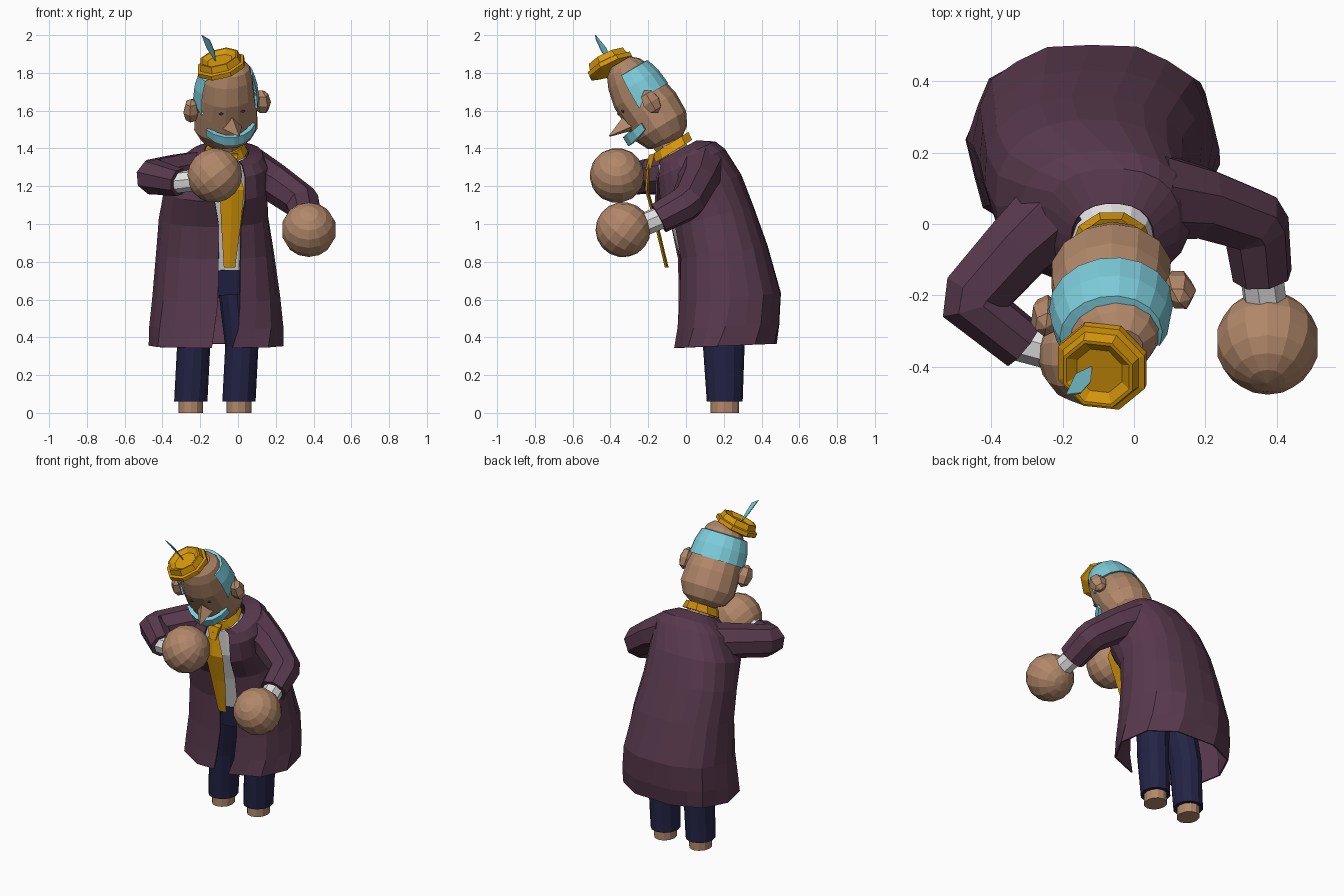
import bpy, bmesh, math
from mathutils import Vector, Matrix, Quaternion

if "Cube" in bpy.data.objects:
    bpy.data.objects.remove(bpy.data.objects["Cube"])

def mat(name, *c):
    m = bpy.data.materials.new(name)
    m.diffuse_color = (*c, 1)
    m.use_nodes = True
    m.node_tree.nodes["Principled BSDF"].inputs["Base Color"].default_value = m.diffuse_color
    return m

PURPLE = mat("plum cloth", .098, .041, .074)
SKIN = mat("skin", .445, .246, .144)
GOLD = mat("gold", .68, .314, .003)
BLUE = mat("pale blue", .205, .61, .716)
NAVY = mat("navy cloth", .017, .017, .061)
WHITE = mat("white cloth", .75, .75, .75)

def finish(bm, name, m, M=Matrix()):
    bmesh.ops.recalc_face_normals(bm, faces=bm.faces)
    bm.transform(M)
    me = bpy.data.meshes.new(name)
    bm.to_mesh(me)
    bm.free()
    me.materials.append(m)
    ob = bpy.data.objects.new(name, me)
    bpy.context.collection.objects.link(ob)
    return ob

def loft(name, rings, m, M=Matrix(), closed=True, cap=True):
    """Skin a list of equal-length point rings."""
    bm = bmesh.new()
    vs = [[bm.verts.new(p) for p in r] for r in rings]
    n = len(vs[0])
    for a, b in zip(vs, vs[1:]):
        for i in range(n if closed else n - 1):
            j = (i + 1) % n
            bm.faces.new((a[i], a[j], b[j], b[i]))
    if cap:
        bm.faces.new(vs[0])
        bm.faces.new(vs[-1])
    return finish(bm, name, m, M)

def ellipse(c, rx, ry, tilt=0, a0=0, a1=None, n=12, power=1.0, ripple=0):
    """Ellipse tilted forward about x; an arc when a1 is given."""
    pts = []
    for i in range(n):
        a = a0 + (2 * math.pi * i / n if a1 is None else (a1 - a0) * i / (n - 1))
        k = 1 + ripple * (-1) ** i
        x, y = (math.copysign(abs(f(a)) ** power, f(a)) * k for f in (math.cos, math.sin))
        pts.append((c[0] + rx * x, c[1] + ry * y * math.cos(tilt), c[2] + ry * y * math.sin(tilt)))
    return pts

def tube(name, path, m, n=8):
    """Round tube through (x, y, z, radius) points."""
    P = [Vector(p[:3]) for p in path]
    rings, q, prev = [], None, Vector((0, 0, 1))
    for i, p in enumerate(P):
        t = Vector()
        if i:
            t += (p - P[i - 1]).normalized()
        if i < len(P) - 1:
            t += (P[i + 1] - p).normalized()
        t.normalize()
        q = prev.rotation_difference(t) @ (q or Quaternion())
        prev = t
        rings.append([p + q @ Vector((path[i][3] * math.cos(a), path[i][3] * math.sin(a), 0))
                      for a in ((k + .5) * 2 * math.pi / n for k in range(n))])
    return loft(name, rings, m)

def ball(name, r, m, M, u=14, v=9):
    bm = bmesh.new()
    bmesh.ops.create_uvsphere(bm, u_segments=u, v_segments=v, radius=r)
    return finish(bm, name, m, M)

def plate(name, pts, thick, m, M=Matrix()):
    return loft(name, [[Vector(p) - Vector(thick) for p in pts],
                       [Vector(p) + Vector(thick) for p in pts]], m, M)

# Feet and trouser legs
for side, xs in (("right", (-.25, -.235, -.19)), ("left", (.005, .02, -.01))):
    loft(side + "_foot", [ellipse((xs[0], .205, z), .066, .075) for z in (0, .07)], SKIN)
    loft(side + "_trouser_leg", [ellipse((xs[0], .205, .06), .088, .095),
                                 ellipse((xs[1], .2, .35), .088, .11),
                                 ellipse((xs[2], .17, .68), .098, .12)], NAVY)

# Hips and shirt
loft("hips", [ellipse((-.1, .15, .63), .19, .15, .05), ellipse((-.1, .14, .77), .2, .155, .1)], NAVY)
loft("shirt", [ellipse((-.1, .14, .77), .2, .15, .1), ellipse((-.1, .09, 1.0), .21, .165, .2),
               ellipse((-.09, .03, 1.2), .2, .175, .3), ellipse((-.06, -.06, 1.36), .1, .1, .5)], WHITE)

# Long open coat: centre, radii, tilt, left and right edge of the opening, pleat depth
coat_rows = [
    ((-.115, .21, .355), .35, .27, .04, -.13, -.05, .025),
    ((-.115, .225, .46), .348, .275, .06, -.12, -.02, .02),
    ((-.115, .232, .61), .335, .275, .09, -.11, -.01, .012),
    ((-.122, .195, .85), .312, .24, .15, -.11, -.005, 0),
    ((-.13, .14, 1.04), .29, .225, .25, -.11, 0, 0),
    ((-.115, .065, 1.19), .275, .24, .3, -.12, .025, 0),
    ((-.08, .022, 1.32), .24, .2, .4, -.13, .025, 0),
    ((-.06, .005, 1.37), .19, .165, .42, -.125, .015, 0),
    ((-.06, -.05, 1.385), .118, .122, .5, -.12, .0, 0)]
rows = []
for c, rx, ry, t, xl, xr, rip in coat_rows:
    a0 = -math.acos((xr - c[0]) / rx)
    a1 = 2 * math.pi - math.acos((xl - c[0]) / rx)
    rows.append(ellipse(c, rx, ry, t, a0, a1, 20, .85, rip))
coat = loft("coat", rows, PURPLE, closed=False, cap=False)
sol = coat.modifiers.new("thickness", "SOLIDIFY")
sol.thickness = .01
sol.offset = -1

# Sleeves, cuffs and ball hands
tube("right_sleeve", [(-.19, .06, 1.27, .125), (-.32, -.06, 1.27, .105), (-.44, -.195, 1.25, .1),
                      (-.45, -.23, 1.25, .095), (-.31, -.34, 1.22, .075)], PURPLE)
tube("right_cuff", [(-.33, -.325, 1.22, .058), (-.2, -.36, 1.235, .058)], WHITE)
ball("right_hand", .146, SKIN, Matrix.Translation((-.123, -.365, 1.257)) @ Matrix.Rotation(.9, 4, 'Y'))
tube("left_sleeve", [(.05, .08, 1.29, .13), (.19, .06, 1.22, .105), (.33, .01, 1.12, .097),
                     (.345, -.015, 1.1, .095), (.36, -.145, 1.03, .085)], PURPLE)
tube("left_cuff", [(.355, -.12, 1.04, .062), (.37, -.23, .995, .062)], WHITE)
ball("left_hand", .146, SKIN, Matrix.Translation((.375, -.333, .97)) @ Matrix.Rotation(.9, 4, 'X'))

# Neck, collar and tie
tube("neck", [(-.065, -.05, 1.36, .085), (-.065, -.13, 1.48, .085)], SKIN)
loft("collar", [ellipse((-.062, -.065, 1.385), .115, .12, .55, n=10),
                ellipse((-.065, -.08, 1.43), .095, .115, .55, n=10)], GOLD)
plate("tie_knot", [(-.08, -.18, 1.37), (.0, -.18, 1.37), (-.015, -.2, 1.29), (-.06, -.2, 1.29)],
      (0, .015, .004), GOLD)
loft("tie", [[(x + s * w, y + o, z) for s, o in ((-1, 0), (0, -.012), (1, 0), (0, .008))]
             for x, y, z, w in ((-.04, -.195, 1.33, .028), (-.032, -.205, 1.18, .065),
                                (-.037, -.155, 1.0, .052), (-.045, -.1, .77, .03))], GOLD)

# Head frame: turned, pitched forward and rolled
R = (Matrix.Rotation(math.radians(15), 4, 'Z') @ Matrix.Rotation(math.radians(30), 4, 'X')
     @ Matrix.Rotation(math.radians(-8), 4, 'Y'))
H = Matrix.Translation((-.065, -.2, 1.63)) @ R
loft("head", [ellipse((x, y, w), rx, ry, n=14) for w, rx, ry, x, y in (
    (-.235, .07, .06, 0, .01), (-.2, .135, .12, 0, 0), (-.13, .172, .155, 0, 0),
    (-.02, .168, .158, 0, 0), (.08, .15, .15, 0, -.012), (.18, .137, .125, .005, -.014),
    (.235, .115, .1, .012, -.015), (.27, .07, .06, .02, -.015))], SKIN, H)

# Hair band round the back and sides, and the moustache
A, B = math.radians(-30), math.radians(210)
hair = []
for w, rx, ry in ((.06, .15, .135), (.045, .176, .158), (.13, .167, .15), (.205, .145, .128), (.21, .115, .1)):
    ring = ellipse((0, -.008, w), rx, ry, 0, A, B, 13)
    if w < .1:
        ring = [(x, y, z - (.04 if y < -.05 else 0)) for x, y, z in ring]
    hair.append(ring)
loft("hair", hair, BLUE, H, closed=False, cap=False)

stache = []
for i in range(7):
    s = i / 3 - 1
    a = math.radians(-90 + 56 * s)
    x, y, z = math.cos(a), math.sin(a), -.107 + .022 * s * s
    h = .027 - .007 * s * s
    stache.append([(x * r, y * (r + .045), z + k * h) for r, k in
                   ((.135, -1), (.162, -1), (.162, 1), (.135, 1))])
loft("moustache", stache, BLUE, H)

# Nose, ears and eyes
loft("nose", [[(-.055, -.14, -.055), (0, -.14, -.075), (.055, -.14, -.055), (0, -.15, .015)],
              [(.006, -.27, -.036), (.01, -.27, -.04), (.014, -.27, -.036), (.01, -.27, -.032)]], SKIN, H)
for s, side in ((-1, "right"), (1, "left")):
    ball(side + "_ear", 1, SKIN, H @ Matrix.Translation((s * .192, -.022, .005))
         @ Matrix.Rotation(s * .35, 4, 'Z') @ Matrix.Diagonal((.045, .055, .07, 1)), 6, 4)
    plate(side + "_eye", [(s * .058 + dx, -.15, .04 + dz) for dx, dz in
                          ((-.012, 0), (0, -.008), (.012, 0), (0, .008))], (0, .004, 0), PURPLE, H)

# Small eight-sided hat with a sunken top
T = (Matrix.Translation((-.086, -.393, 1.825)) @ Matrix.Rotation(math.radians(26), 4, 'X')
     @ Matrix.Rotation(math.radians(-14), 4, 'Y'))
loft("hat", [ellipse((0, 0, h), r, r, a0=math.pi / 8, n=8) for r, h in (
    (.1, -.015), (.135, 0), (.135, .025), (.118, .03), (.108, .065), (.098, .065), (.07, .045))], GOLD, T)

# Feather
plate("feather", [(-.118, -.40, 1.86), (-.165, -.422, 1.93), (-.192, -.48, 2.0),
                  (-.15, -.475, 1.975), (-.123, -.445, 1.91)], (.001, .002, .001), BLUE)
